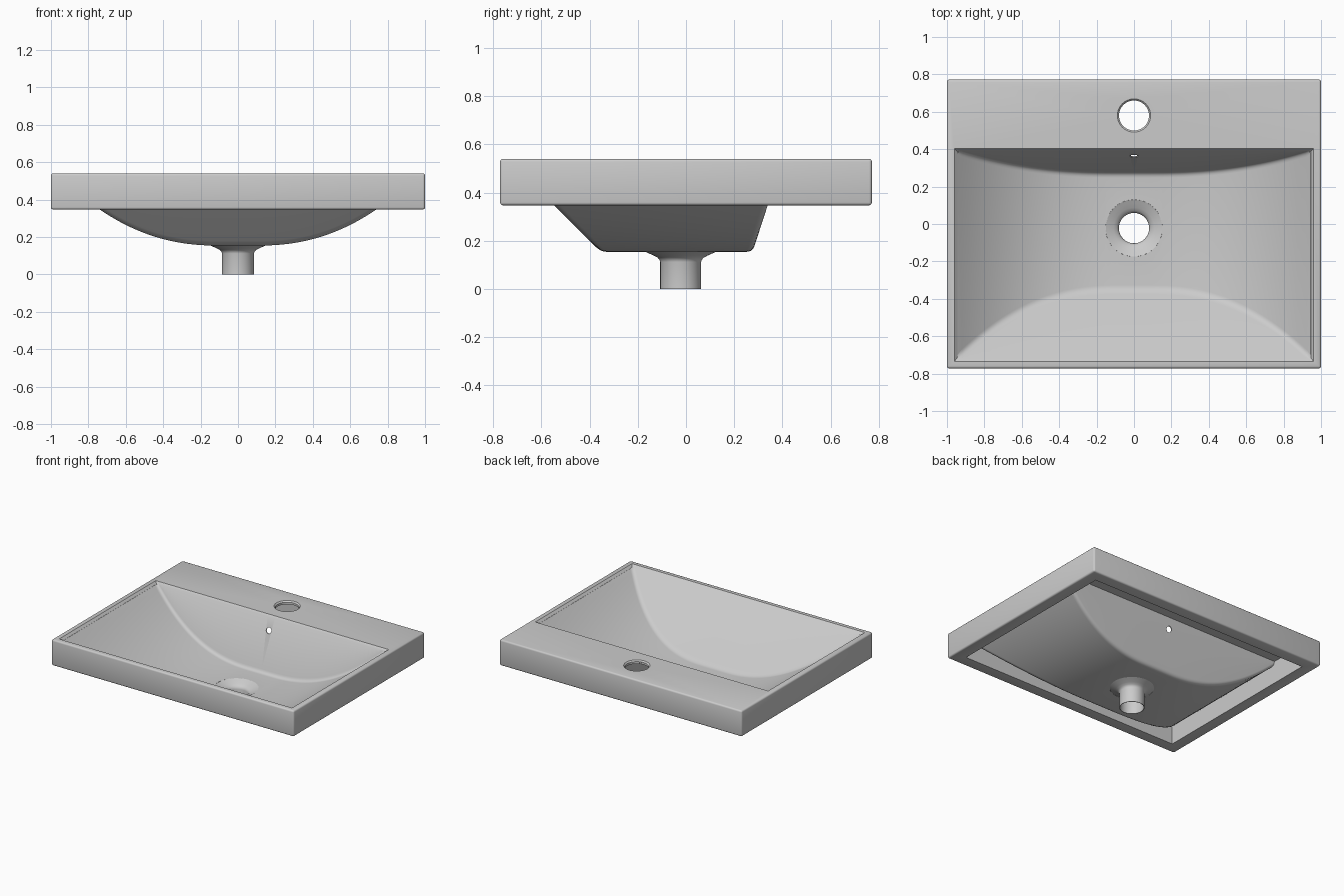
import bpy, bmesh, math
from mathutils import Matrix, Vector

if "Cube" in bpy.data.objects:
    bpy.data.objects.remove(bpy.data.objects["Cube"])


def new_object(name, bm):
    bmesh.ops.recalc_face_normals(bm, faces=bm.faces)
    mesh = bpy.data.meshes.new(name)
    bm.to_mesh(mesh)
    bm.free()
    ob = bpy.data.objects.new(name, mesh)
    bpy.context.collection.objects.link(ob)
    return ob


def frustum(name, low, high, bevel=0):
    # low / high: (x half, y min, y max, z)
    bm = bmesh.new()
    rings = []
    for hx, y0, y1, z in (low, high):
        rings.append([bm.verts.new(p) for p in
                      ((-hx, y0, z), (hx, y0, z), (hx, y1, z), (-hx, y1, z))])
    a, b = rings
    bm.faces.new(a)
    bm.faces.new(b)
    for i in range(4):
        j = (i + 1) % 4
        bm.faces.new((a[i], a[j], b[j], b[i]))
    bmesh.ops.recalc_face_normals(bm, faces=bm.faces)
    if bevel:
        bmesh.ops.bevel(bm, geom=bm.edges[:], offset=bevel, segments=3,
                        profile=0.5, affect='EDGES')
    return new_object(name, bm)


def cone(name, centre, r1, r2, depth, rot=0):
    bm = bmesh.new()
    m = Matrix.Translation(centre) @ Matrix.Rotation(rot, 4, 'X')
    bmesh.ops.create_cone(bm, cap_ends=True, segments=48, radius1=r1,
                          radius2=r2, depth=depth, matrix=m)
    return new_object(name, bm)


def bowl_solid(name, top, t):
    # trough curved along x, with sloped front and back walls; t grows it outward
    P, RISE, SPAN, N = 2.26, 0.375, 0.855, 32

    def floor(x):
        u = max(0, abs(x) - 0.1) / SPAN
        slope = RISE * P / SPAN * u ** (P - 1)
        return 0.16 + RISE * u ** P - t * math.sqrt(1 + slope * slope)

    def wall(z, back):
        if back:
            return 0.272 + 0.325 * (z - 0.16) + 1.05 * t
        return -0.352 - 1.0 * (z - 0.16) - 1.41 * t

    lo, hi = 0.5, 1.2
    for _ in range(50):
        mid = (lo + hi) / 2
        lo, hi = (mid, hi) if floor(mid) < top else (lo, mid)

    def section(x):
        z = min(floor(x), top)
        h = top - z
        r = min(0.025, 0.5 * h)
        sides = []
        for back, s in ((False, 1), (True, -1)):
            a = Vector((wall(z + r, back), z + r))
            b = Vector((wall(z, back), z))
            c = Vector((b.x + s * r, z))
            pts = [Vector((wall(top, back), top))]
            for k in range(6):
                u = k / 5
                pts.append(a * (1 - u) ** 2 + b * 2 * u * (1 - u) + c * u * u)
            sides.append(pts)
        return sides[0] + sides[1][::-1]

    bm = bmesh.new()
    rows = []
    for i in range(-N, N + 1):
        x = hi * i / N
        pts = section(x)
        if abs(i) == N:
            ends = [(wall(top, False), top), (wall(top, True), top)]
            pts = [ends[0]] * 7 + [ends[1]] * 7
        rows.append([bm.verts.new((x, p[0], p[1])) for p in pts])
    for a, b in zip(rows, rows[1:]):
        n = len(a)
        for k in range(n):
            bm.faces.new((a[k], a[(k + 1) % n], b[(k + 1) % n], b[k]))
    bmesh.ops.remove_doubles(bm, verts=bm.verts, dist=1e-5)
    return new_object(name, bm)


def boolean(target, tool, op='DIFFERENCE'):
    tool.hide_render = True
    mod = target.modifiers.new(op, 'BOOLEAN')
    mod.operation, mod.solver, mod.object = op, 'EXACT', tool
    bpy.context.view_layer.objects.active = target
    bpy.ops.object.modifier_apply(modifier=mod.name)
    bpy.data.objects.remove(tool)


def smooth(ob):
    bpy.ops.object.select_all(action='DESELECT')
    ob.select_set(True)
    bpy.context.view_layer.objects.active = ob
    bpy.ops.object.shade_smooth_by_angle(angle=math.radians(35))


# basin: slab hollowed from below, with the thin bowl shell merged in
basin = frustum("basin", (1, -0.772, 0.772, 0.347), (1, -0.772, 0.772, 0.54), 0.012)
boolean(basin, frustum("cavity", (0.91, -0.682, 0.682, 0.25), (0.91, -0.682, 0.682, 0.515)))
boolean(basin, bowl_solid("bowl_outside", 0.533, 0.006), 'UNION')
boolean(basin, bowl_solid("bowl_inside", 0.56, 0))

# softened lip around the bowl opening
boolean(basin, frustum("lip_cut", (0.945, -0.715, 0.388, 0.524), (0.966, -0.742, 0.409, 0.545)))

# tap hole with eased edge, overflow hole, drain opening
boolean(basin, cone("tap_hole", (0, 0.58, 0.53), 0.08, 0.08, 0.2))
boolean(basin, cone("tap_hole_edge", (0, 0.58, 0.537), 0.078, 0.094, 0.016))
boolean(basin, cone("overflow_hole", (0, 0.365, 0.44), 0.021, 0.021, 0.12, math.pi / 2))
boolean(basin, cone("drain_opening", (0, -0.022, 0.16), 0.15, 0.15, 0.1))
smooth(basin)

# drain: shallow funnel running into an open pipe
profile = [(0.153, 0.159), (0.135, 0.151), (0.11, 0.14), (0.094, 0.131),
           (0.086, 0.122), (0.083, 0.112), (0.083, 0.0)]
bm = bmesh.new()
vs = [bm.verts.new((r, 0, z)) for r, z in profile]
es = [bm.edges.new(pair) for pair in zip(vs, vs[1:])]
bmesh.ops.spin(bm, geom=vs + es, cent=(0, 0, 0), axis=(0, 0, 1),
               angle=2 * math.pi, steps=48, use_merge=True)
bmesh.ops.remove_doubles(bm, verts=bm.verts, dist=1e-5)
drain = new_object("drain_pipe", bm)
drain.location = (0, -0.022, 0)
shell = drain.modifiers.new("thickness", 'SOLIDIFY')
shell.thickness = 0.004
shell.offset = 0
bpy.context.view_layer.objects.active = drain
bpy.ops.object.modifier_apply(modifier=shell.name)
for v in drain.data.vertices:
    v.co.z = max(v.co.z, 0)
smooth(drain)
